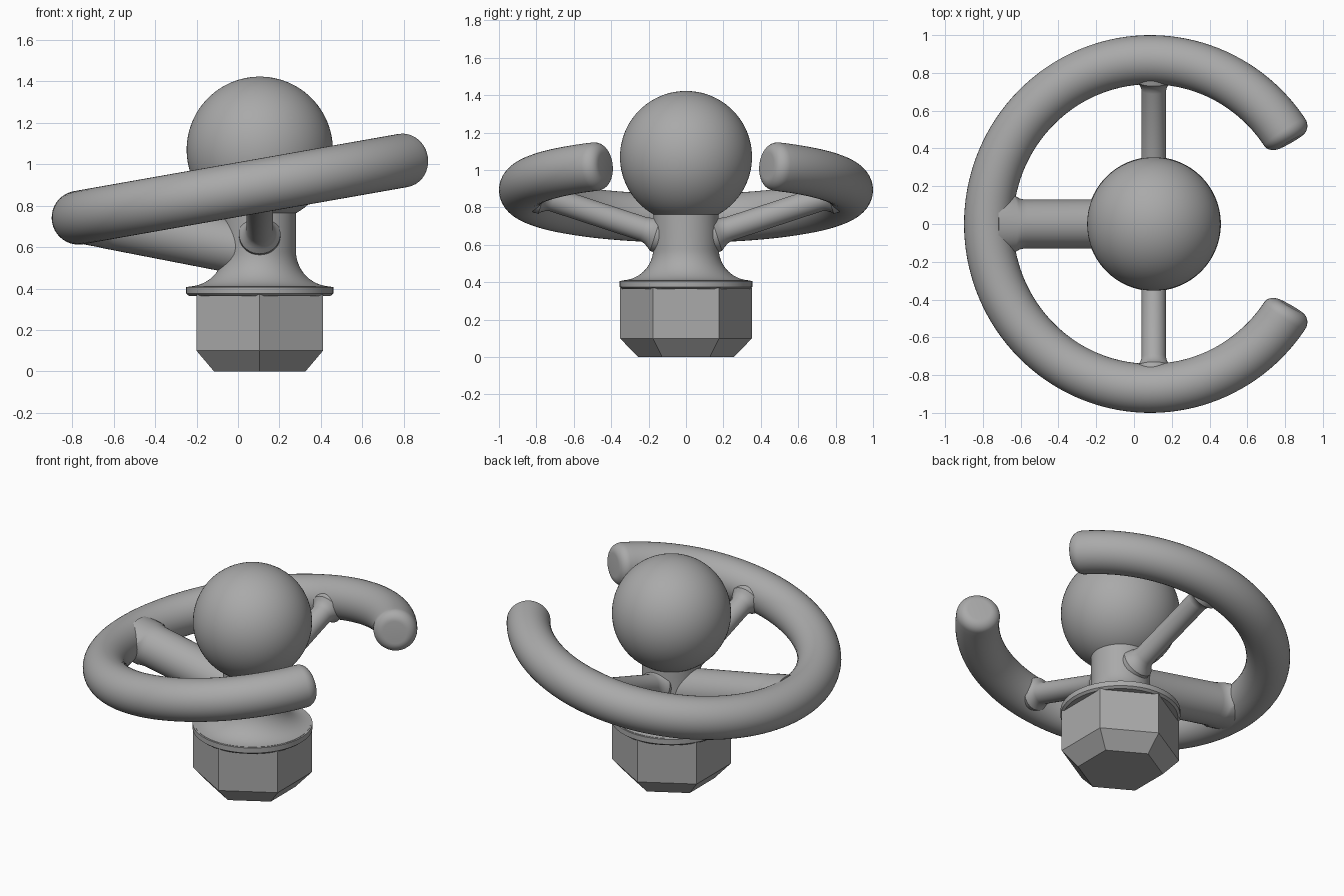
import bpy, bmesh
from math import sin, cos, pi, radians
from mathutils import Vector, Matrix

cube = bpy.data.objects.get("Cube")
if cube:
    bpy.data.objects.remove(cube, do_unlink=True)

grey = bpy.data.materials.new("plain grey")
grey.use_nodes = True
grey.diffuse_color = (0.4, 0.4, 0.4, 1)
grey.node_tree.nodes["Principled BSDF"].inputs["Base Color"].default_value = (0.4, 0.4, 0.4, 1)

CX = 0.105                      # axis of nut, neck and ball
Z = Vector((0, 0, 1))
X = Vector((1, 0, 0))
Y = Vector((0, 1, 0))


def loft(name, sections, sides, turn=0.0, smooth=True):
    """Skin elliptical sections (centre, u, v, radius_u, radius_v) and cap both ends."""
    bm = bmesh.new()
    rings = []
    for c, u, v, ru, rv in sections:
        angles = [turn + 2 * pi * i / sides for i in range(sides)]
        rings.append([bm.verts.new(c + u * ru * cos(a) + v * rv * sin(a)) for a in angles])
    for lo, hi in zip(rings, rings[1:]):
        for i in range(sides):
            j = (i + 1) % sides
            bm.faces.new((lo[i], lo[j], hi[j], hi[i]))
    bm.faces.new(rings[0][::-1])
    bm.faces.new(rings[-1])
    bmesh.ops.recalc_face_normals(bm, faces=bm.faces)
    return finish(name, bm, smooth)


def finish(name, bm, smooth=True):
    mesh = bpy.data.meshes.new(name)
    bm.to_mesh(mesh)
    bm.free()
    mesh.materials.append(grey)
    ob = bpy.data.objects.new(name, mesh)
    bpy.context.collection.objects.link(ob)
    if smooth:
        bpy.ops.object.select_all(action='DESELECT')
        ob.select_set(True)
        bpy.context.view_layer.objects.active = ob
        bpy.ops.object.shade_smooth_by_angle(angle=radians(35))
    return ob


def upright(profile):
    """Sections around the vertical axis from (radius, height) pairs."""
    return [(Vector((CX, 0, z)), X, Y, r, r) for r, z in profile]


def spoke(name, start, end, side, radius, flares):
    """Straight rod; flares are (distance from start, side radius, upright radius)."""
    axis = (end - start).normalized()
    up = side.cross(axis).normalized()
    length = (end - start).length
    parts = [(0, radius, radius)] + flares + [(length, flares[-1][1], flares[-1][2])]
    return loft(name, [(start + axis * d, side, up, a, b) for d, a, b in parts], 40)


# Hexagonal nut with a chamfered foot
loft("hex_nut", upright([(0.255, 0), (0.353, 0.1), (0.353, 0.37)]), 6, pi / 6, False)

# Flange
loft("flange", upright([(0.34, 0.363), (0.355, 0.375), (0.355, 0.408)]), 96)

# Neck with a concave flare into the flange
fillet = [(0.345 - 0.17 * sin(a), 0.58 - 0.17 * cos(a))
          for a in (pi / 2 * i / 14 for i in range(15))]
loft("neck", upright([(0.345, 0.4)] + fillet + [(0.175, 0.85)]), 80)

# Ball
bm = bmesh.new()
bmesh.ops.create_uvsphere(bm, u_segments=80, v_segments=48, radius=0.353,
                          matrix=Matrix.Translation((CX, 0, 1.07)))
finish("ball", bm)

# Open ring, tilted, with rounded ends
R, TUBE, ROUND = 0.87, 0.13, 0.06
tilt = Matrix.Rotation(radians(-10), 3, 'Y')
ring_centre = Vector((0.087, 0, 0.893))
gap = radians(30)
end_cap = [(gap + ROUND * (1 - sin(t)) / R, TUBE - ROUND * (1 - cos(t)))
           for t in (pi / 2 * i / 8 for i in range(8, -1, -1))]
first, last = end_cap[-1][0], 2 * pi - end_cap[-1][0]
path = end_cap + [(first + (last - first) * i / 110, TUBE) for i in range(1, 110)]
path += [(2 * pi - a, r) for a, r in reversed(end_cap)]
sections = []
for a, r in path:
    out = tilt @ Vector((cos(a), sin(a), 0))
    sections.append((ring_centre + out * R, out, tilt @ Z, r, r))
loft("open_ring", sections, 40)

# Two thin spokes, flared at the neck and at the ring
for name, s in (("front_spoke", -1), ("back_spoke", 1)):
    start, end = Vector((CX, 0, 0.61)), Vector((CX, s * 0.84, 0.885))
    flares = [(0.17, 0.1, 0.1), (0.19, 0.085, 0.085), (0.21, 0.072, 0.072), (0.24, 0.065, 0.065),
              (0.745, 0.065, 0.065), (0.765, 0.07, 0.07), (0.785, 0.082, 0.082), (0.8, 0.098, 0.098)]
    spoke(name, start, end, X, 0.1, flares)

# Thick spoke, widening sideways into the ring
spoke("thick_spoke", Vector((CX, 0, 0.58)), Vector((-0.74, 0, 0.744)), Y, 0.13,
      [(0.7, 0.13, 0.13), (0.725, 0.135, 0.13), (0.745, 0.147, 0.13), (0.76, 0.165, 0.129)])
